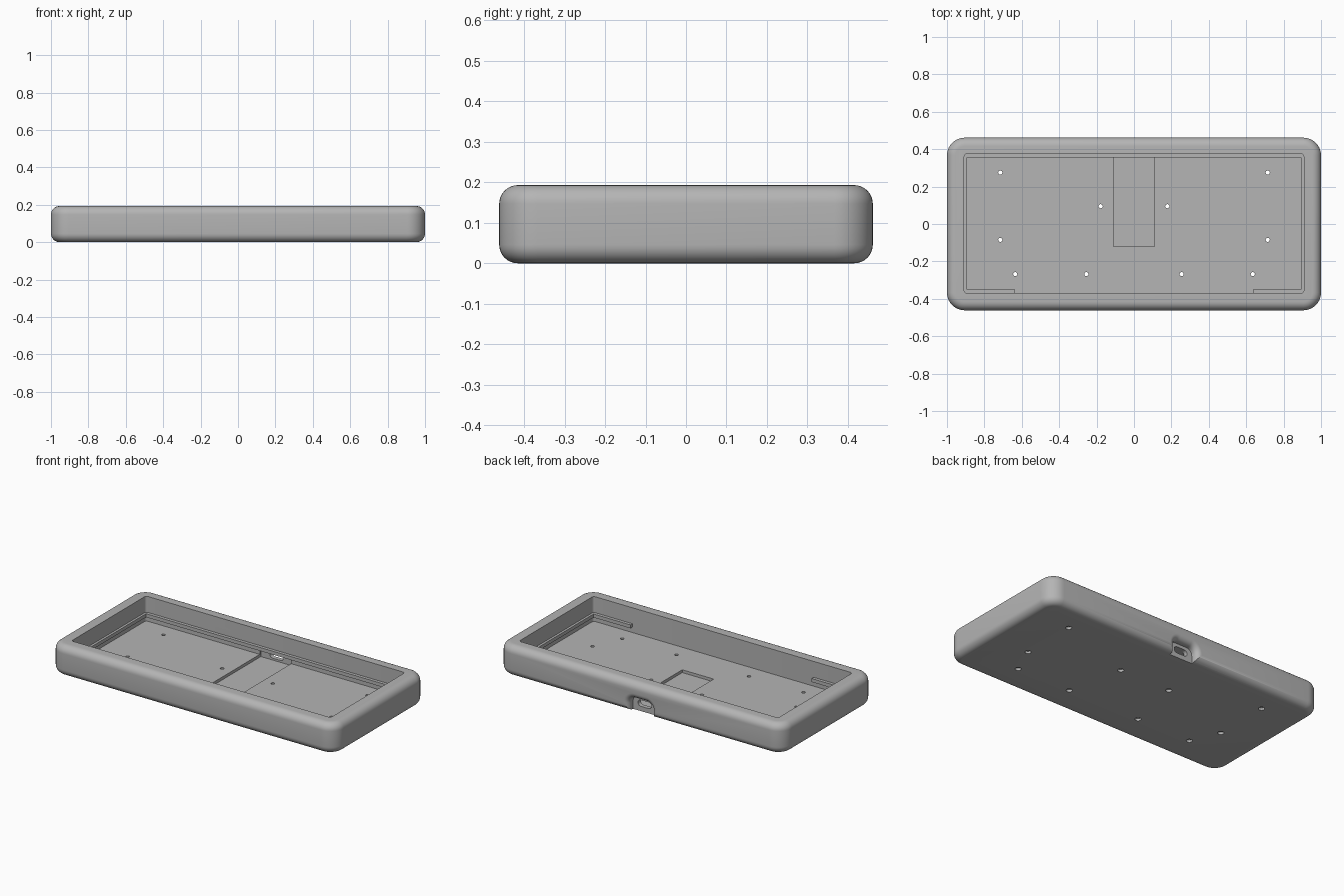
import bpy, bmesh, math
from mathutils import Matrix, Vector

cube = bpy.data.objects.get("Cube")
if cube:
    bpy.data.objects.remove(cube, do_unlink=True)

grey = bpy.data.materials.new("plain grey")
grey.use_nodes = True
color = (0.46, 0.46, 0.46, 1)
grey.diffuse_color = color
shader = next(n for n in grey.node_tree.nodes if n.type == "BSDF_PRINCIPLED")
shader.inputs["Base Color"].default_value = color
shader.inputs["Roughness"].default_value = 0.6

HX, HY, TOP = 1.0, 0.4615, 0.193
FLOOR, EDGE = 0.036, 0.046


def finish(name, bm):
    bmesh.ops.recalc_face_normals(bm, faces=bm.faces)
    mesh = bpy.data.meshes.new(name)
    bm.to_mesh(mesh)
    bm.free()
    mesh.materials.append(grey)
    obj = bpy.data.objects.new(name, mesh)
    bpy.context.collection.objects.link(obj)
    return obj


def loft(name, hw, hh, radius, levels, centre=(0, 0), upright=False, steps=10):
    """Rounded rectangle swept through (distance, outward offset) levels."""
    bm = bmesh.new()
    rings = []
    for dist, grow in levels:
        r = max(radius + grow, 0.001)
        ring = []
        for q, (sx, sy) in enumerate([(1, 1), (-1, 1), (-1, -1), (1, -1)]):
            for k in range(steps + 1):
                a = math.pi / 2 * (q + k / steps)
                u = centre[0] + sx * (hw - radius) + r * math.cos(a)
                v = centre[1] + sy * (hh - radius) + r * math.sin(a)
                ring.append(bm.verts.new((u, dist, v) if upright else (u, v, dist)))
        rings.append(ring)
    n = len(rings[0])
    for low, high in zip(rings, rings[1:]):
        for i in range(n):
            j = (i + 1) % n
            bm.faces.new((low[i], low[j], high[j], high[i]))
    bm.faces.new(rings[0])
    bm.faces.new(rings[-1])
    return finish(name, bm)


def add_box(bm, x0, x1, y0, y1, z0, z1):
    size = Vector((x1 - x0, y1 - y0, z1 - z0))
    mid = Vector((x0 + x1, y0 + y1, z0 + z1)) / 2
    bmesh.ops.create_cube(bm, size=1, matrix=Matrix.Translation(mid) @ Matrix.Diagonal(size.to_4d()))


# Outer shell with rounded top and bottom edges
arc = [math.pi / 2 * k / 8 for k in range(9)]
bottom = [(EDGE * (1 - math.sin(a)), EDGE * (math.cos(a) - 1)) for a in reversed(arc)]
levels = bottom + [(TOP - z, g) for z, g in reversed(bottom)]
case = loft("case", HX, HY, 0.095, levels)

# Main cavity
cutters = [loft("cavity_cutter", 0.908, 0.3725, 0.015, [(FLOOR, 0), (0.3, 0)], (0, 0.0025), steps=4)]

# Pocket in the floor, reaching into the back wall behind the port
bm = bmesh.new()
add_box(bm, -0.11, 0.11, -0.12, 0.386, 0.018, 0.088)
cutters.append(finish("pocket_cutter", bm))

# Flared plug notch, open at the bottom of the back wall
FLARE, MOUTH = 0.035, HY
flare = [(MOUTH - FLARE + FLARE * math.sin(a), FLARE * (1 - math.cos(a))) for a in arc]
notch = [(0.413, 0)] + flare + [(0.55, FLARE)]
cutters.append(loft("notch_cutter", 0.082, 0.12, 0.04, notch, (0, -0.03), True))

# Pill shaped port opening
cutters.append(loft("port_cutter", 0.047, 0.02, 0.0195, [(0.35, 0), (0.5, 0)], (0, 0.05), True, 6))

# Stepped screw holes, mirrored left and right
bm = bmesh.new()
for px, py in [(0.715, 0.275), (0.178, 0.095), (0.715, -0.085), (0.635, -0.268), (0.255, -0.268)]:
    for side in (-1, 1):
        where = Matrix.Translation((side * px, py, 0.02))
        bmesh.ops.create_cone(bm, cap_ends=True, segments=20, radius1=0.011, radius2=0.011,
                              depth=0.1, matrix=where)
cutters.append(finish("screw_hole_cutter", bm))
bm = bmesh.new()
for px, py in [(0.715, 0.275), (0.178, 0.095), (0.715, -0.085), (0.635, -0.268), (0.255, -0.268)]:
    for side in (-1, 1):
        where = Matrix.Translation((side * px, py, 0))
        bmesh.ops.create_cone(bm, cap_ends=True, segments=20, radius1=0.018, radius2=0.018,
                              depth=0.03, matrix=where)
cutters.append(finish("screw_head_cutter", bm))

# Cut the shell and drop the cutters
for cutter in cutters:
    cutter.hide_render = True
    mod = case.modifiers.new(cutter.name, "BOOLEAN")
    mod.operation, mod.solver, mod.object = "DIFFERENCE", "EXACT", cutter
graph = bpy.context.evaluated_depsgraph_get()
result = bpy.data.meshes.new_from_object(case.evaluated_get(graph))
case.modifiers.clear()
case.data = result
for cutter in cutters:
    bpy.data.objects.remove(cutter, do_unlink=True)

# Support ledge: back, both sides and two short front corners
bm = bmesh.new()
Z0, Z1 = 0.07, 0.092
add_box(bm, -0.92, 0.92, 0.355, 0.39, Z0, Z1)
for side in (-1, 1):
    add_box(bm, *sorted((side * 0.893, side * 0.92)), -0.38, 0.355, Z0, Z1)
    add_box(bm, *sorted((side * 0.635, side * 0.893)), -0.38, -0.35, Z0, Z1)
ledge = finish("support_ledge", bm)

bpy.ops.object.select_all(action="DESELECT")
case.select_set(True)
bpy.context.view_layer.objects.active = case
bpy.ops.object.shade_smooth_by_angle(angle=math.radians(30))
